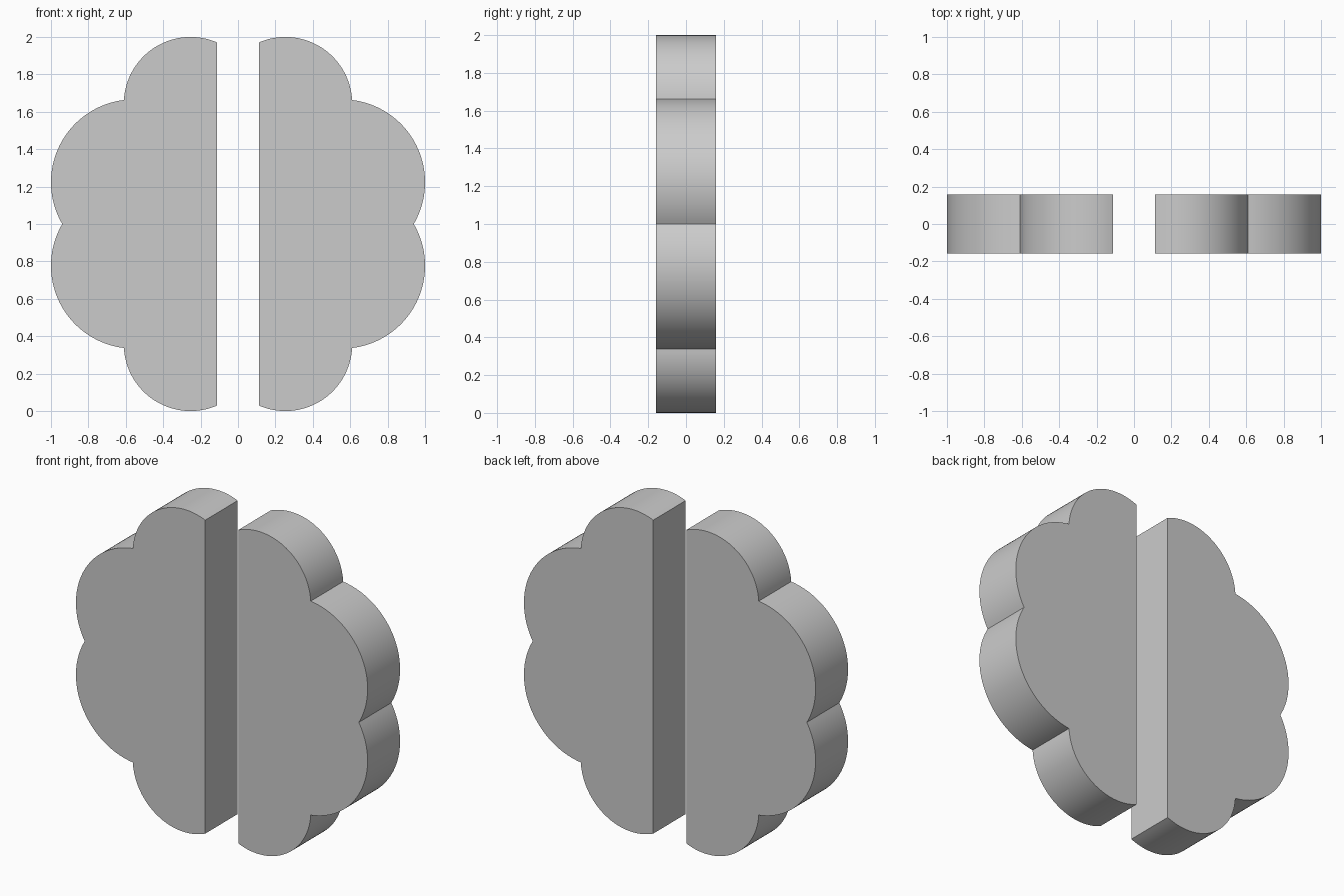
import bpy, bmesh, math

if "Cube" in bpy.data.objects:
    bpy.data.objects.remove(bpy.data.objects["Cube"])

INNER = 0.1136          # half width of the central gap
HALF_DEPTH = 0.159
SMALL = (0.2535, 1.643, 0.357)   # lobe circles: x, z, radius
LARGE = (0.557, 1.223, 0.443)
CUSP = (0.61, 1.663)             # where the two lobes meet


def arc(circle, a0, a1, n):
    cx, cz, r = circle
    return [(cx + r * math.cos(a0 + (a1 - a0) * i / n),
             cz + r * math.sin(a0 + (a1 - a0) * i / n)) for i in range(n + 1)]


def angle_to_cusp(circle):
    return math.atan2(CUSP[1] - circle[1], CUSP[0] - circle[0])


# Upper quarter outline, from the gap around to the waist at z = 1
start = math.acos((INNER - SMALL[0]) / SMALL[2])
waist = math.asin((1 - LARGE[1]) / LARGE[2])
upper = arc(SMALL, start, angle_to_cusp(SMALL), 32)
upper += arc(LARGE, angle_to_cusp(LARGE), waist, 40)[1:]
# Mirror about z = 1 to complete one half
outline = upper + [(x, 2 - z) for x, z in reversed(upper[:-1])]


def make_half(name, side):
    bm = bmesh.new()
    face = bm.faces.new([bm.verts.new((side * x, -HALF_DEPTH, z)) for x, z in outline])
    ext = bmesh.ops.extrude_face_region(bm, geom=[face], use_keep_orig=True)
    moved = [g for g in ext["geom"] if isinstance(g, bmesh.types.BMVert)]
    bmesh.ops.translate(bm, verts=moved, vec=(0, 2 * HALF_DEPTH, 0))
    bmesh.ops.recalc_face_normals(bm, faces=bm.faces[:])
    mesh = bpy.data.meshes.new(name)
    bm.to_mesh(mesh)
    bm.free()
    obj = bpy.data.objects.new(name, mesh)
    bpy.context.collection.objects.link(obj)
    bpy.ops.object.select_all(action='DESELECT')
    obj.select_set(True)
    bpy.context.view_layer.objects.active = obj
    bpy.ops.object.shade_smooth_by_angle(angle=math.radians(30))


# Two scalloped halves either side of the gap
make_half("right_half", 1)
make_half("left_half", -1)
